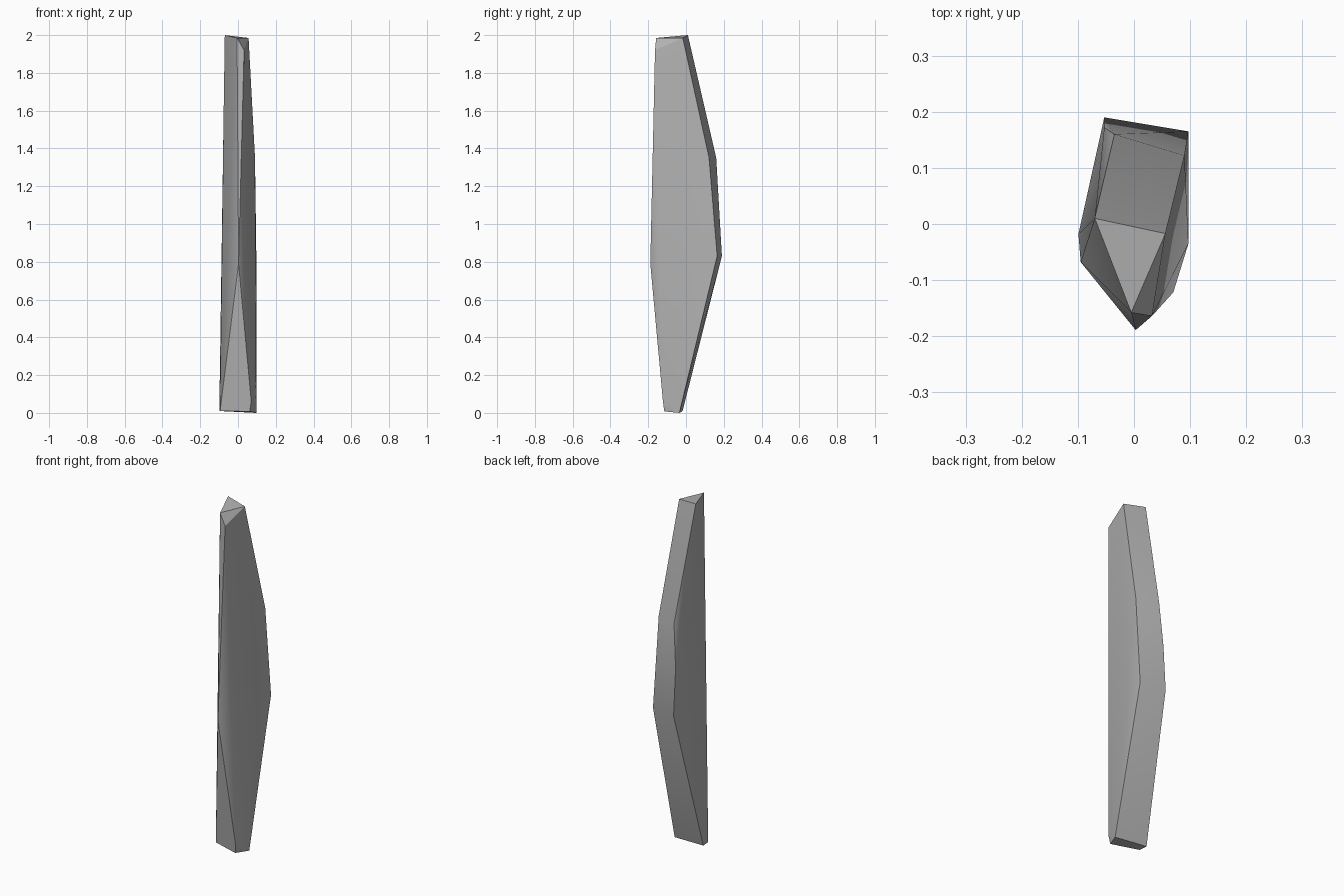
import bpy
import bmesh

cube = bpy.data.objects.get("Cube")
if cube:
    bpy.data.objects.remove(cube, do_unlink=True)

# Corner points of the faceted shard, grouped from base to tip
base = [(-0.099, -0.018, 0.01), (-0.095, -0.068, 0.01), (0.062, -0.115, 0.008),
        (0.07, -0.122, 0.06), (0.097, -0.035, 0.0)]
belly = [(0.003, -0.189, 0.79), (0.097, 0.165, 0.83), (-0.053, 0.19, 0.83)]
shoulder = [(-0.053, 0.172, 1.1), (-0.035, 0.16, 1.35), (0.09, 0.122, 1.35),
            (0.065, -0.05, 1.3)]
tip = [(-0.07, 0.01, 2.0), (0.056, -0.017, 1.985), (-0.005, -0.158, 1.985),
       (0.032, -0.164, 1.92)]

# Wrap the points in a closed convex skin
bm = bmesh.new()
for point in base + belly + shoulder + tip:
    bm.verts.new(point)
bmesh.ops.convex_hull(bm, input=bm.verts[:])
loose = [v for v in bm.verts if not v.link_faces]
bmesh.ops.delete(bm, geom=loose, context='VERTS')
bmesh.ops.recalc_face_normals(bm, faces=bm.faces[:])
mesh = bpy.data.meshes.new("stone_shard")
bm.to_mesh(mesh)
bm.free()

shard = bpy.data.objects.new("stone_shard", mesh)
bpy.context.collection.objects.link(shard)

# Plain grey stone
stone = bpy.data.materials.new("grey_stone")
stone.use_nodes = True
grey = (0.45, 0.45, 0.45, 1.0)
stone.diffuse_color = grey
stone.node_tree.nodes["Principled BSDF"].inputs["Base Color"].default_value = grey
mesh.materials.append(stone)

# Soft sides with crisp main edges
bpy.ops.object.select_all(action='DESELECT')
shard.select_set(True)
bpy.context.view_layer.objects.active = shard
bpy.ops.object.shade_smooth_by_angle(angle=0.52)
